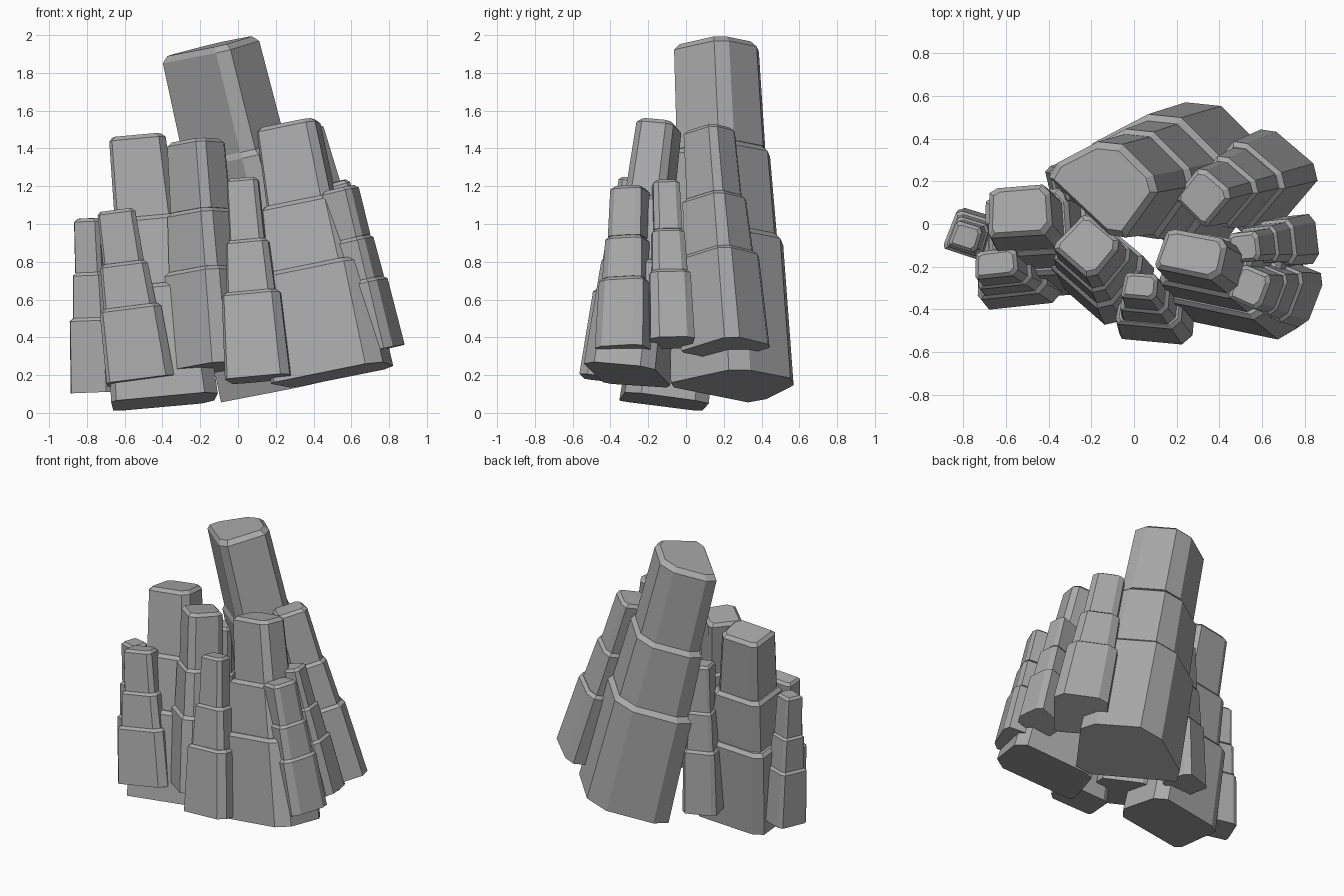
import bpy, bmesh, math
from mathutils import Vector, Matrix

cube = bpy.data.objects.get("Cube")
if cube:
    bpy.data.objects.remove(cube)

stone = bpy.data.materials.new("grey_stone")
stone.use_nodes = True
GREY = (0.4, 0.4, 0.4, 1)
stone.diffuse_color = GREY
stone.node_tree.nodes["Principled BSDF"].inputs["Base Color"].default_value = GREY

# Irregular cut-corner block shared by the outer pillars
BLOCK = [(-1, -.7), (-.92, -.9), (.7, -1), (.97, -.65),
         (1, .6), (.8, .95), (-.6, 1), (-.84, .85)]
# Skewed outline of the central spire
SPIRE = [(-1, .25), (-.85, .55), (-.1, 1), (.35, .95),
         (.92, .3), (1, -.05), (.4, -1), (.1, -.95)]
# Tiers as (start height, end height, start taper, end taper)
TIERS = [(0, .43, 0, .2), (.43, .69, .5, .67), (.69, 1, .9, 1)]


def pillar(name, base, top, half_x, half_y, turn, ratio, profile=BLOCK):
    """Stepped tapering pillar whose axis runs from base to top."""
    base, top = Vector(base), Vector(top)
    axis = top - base
    length = axis.length
    tilt = Vector((0, 0, 1)).rotation_difference(axis).to_matrix().to_4x4()
    frame = Matrix.Translation(base) @ tilt @ Matrix.Rotation(math.radians(turn), 4, 'Z')
    chamfer = .09 * ratio * (half_x + half_y) / 2 + .01

    # Ring list: (height, scale, inset), with a chamfered rim on each tier
    rings = []
    for lo, hi, k0, k1 in TIERS:
        s0, s1 = 1 - (1 - ratio) * k0, 1 - (1 - ratio) * k1
        rings += [(lo * length, s0, 0), (hi * length - chamfer, s1, 0),
                  (hi * length, s1, chamfer)]

    bm = bmesh.new()
    loops = []
    for z, s, inset in rings:
        loops.append([bm.verts.new(frame @ Vector((x * (half_x * s - inset),
                                                  y * (half_y * s - inset), z)))
                      for x, y in profile])
    n = len(profile)
    for a, b in zip(loops, loops[1:]):
        for i in range(n):
            j = (i + 1) % n
            bm.faces.new((a[i], a[j], b[j], b[i]))
    bm.faces.new(loops[0][::-1])
    bm.faces.new(loops[-1])
    bmesh.ops.recalc_face_normals(bm, faces=bm.faces)
    mesh = bpy.data.meshes.new(name)
    bm.to_mesh(mesh)
    bm.free()
    mesh.materials.append(stone)
    bpy.context.collection.objects.link(bpy.data.objects.new(name, mesh))


# Central spire
pillar("main_pillar", (.28, .245, .14), (-.15, .16, 1.94), .38, .325, 0, .69, SPIRE)
# Tall pillars
pillar("front_left_tall_pillar", (.5, -.31, .2), (.265, -.14, 1.53), .31, .2, -10, .52)
pillar("right_tall_pillar", (-.4, -.12, .06), (-.54, .06, 1.46), .29, .23, 6, .53)
pillar("front_middle_pillar", (-.13, -.25, .24), (-.22, -.1, 1.44), .19, .18, -38, .66)
pillar("left_back_pillar", (.64, .215, .34), (.32, .125, 1.5), .19, .185, 52, .58)
# Small outer pillars
pillar("front_small_pillar", (.11, -.43, .18), (.025, -.29, 1.24), .175, .13, -3, .48)
pillar("right_front_small_pillar", (-.525, -.27, .17), (-.65, -.185, 1.07), .185, .12, 8, .56)
pillar("right_outer_small_pillar", (-.75, -.05, .11), (-.79, -.06, 1.03), .12, .11, -15, .58)
pillar("left_front_small_pillar", (.735, -.32, .33), (.54, -.295, 1.19), .13, .14, -20, .65)
pillar("left_small_pillar", (.735, -.08, .37), (.51, -.11, 1.22), .13, .12, 8, .6)
pillar("back_small_pillar", (-.28, .19, .16), (-.26, .19, 1.21), .13, .115, 20, .6)
